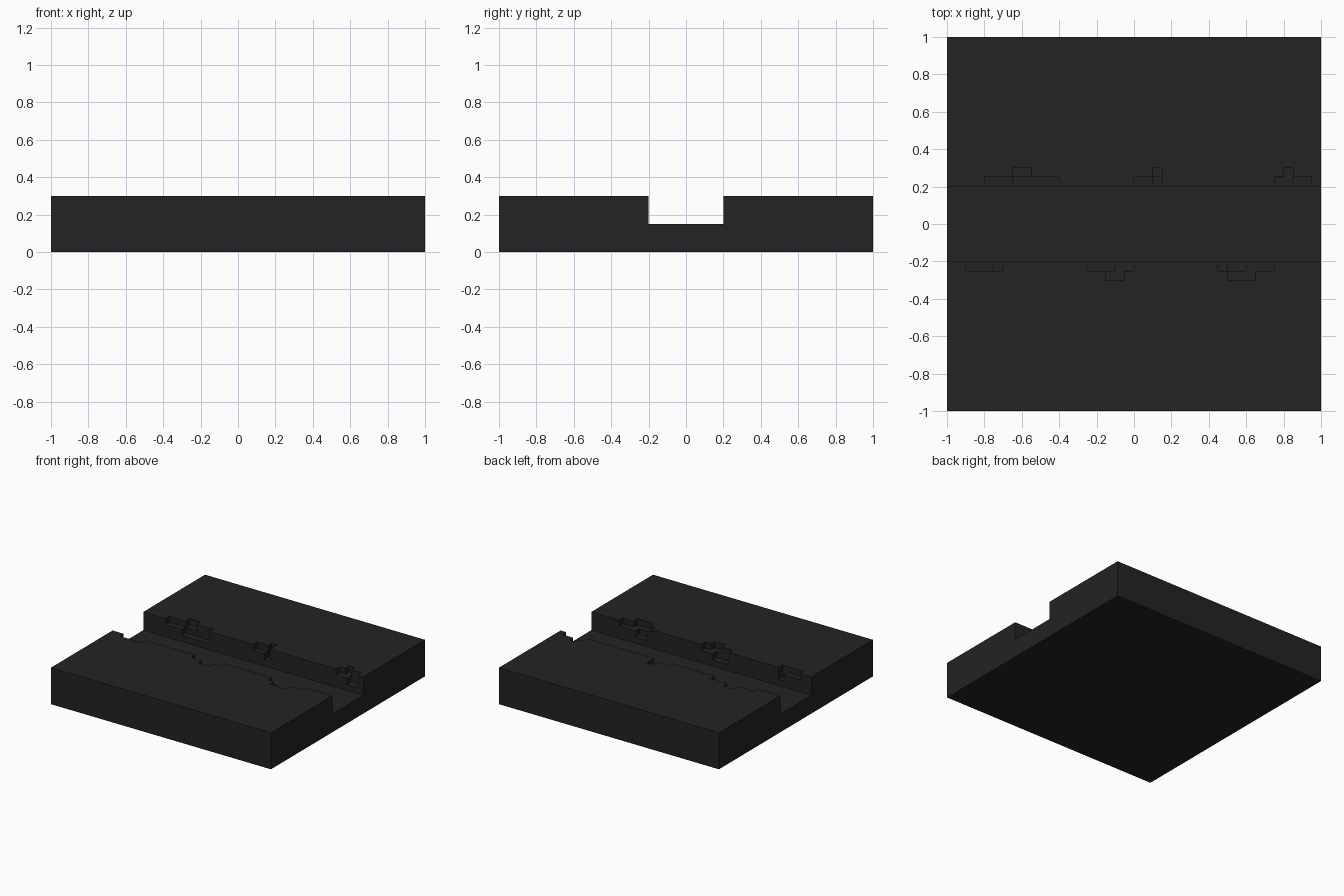
import bpy, bmesh

if "Cube" in bpy.data.objects:
    bpy.data.objects.remove(bpy.data.objects["Cube"])

mat = bpy.data.materials.new("charcoal")
mat.diffuse_color = (0.0168, 0.0168, 0.0168, 1)
mat.use_nodes = True
mat.node_tree.nodes["Principled BSDF"].inputs["Base Color"].default_value = mat.diffuse_color


def add_box(bm, x0, x1, y0, y1, z0, z1):
    geo = bmesh.ops.create_cube(bm, size=1)
    for v in geo["verts"]:
        v.co = ((x0 + x1) / 2 + v.co.x * (x1 - x0),
                (y0 + y1) / 2 + v.co.y * (y1 - y0),
                (z0 + z1) / 2 + v.co.z * (z1 - z0))


def make_object(name, boxes):
    bm = bmesh.new()
    for b in boxes:
        add_box(bm, *b)
    me = bpy.data.meshes.new(name)
    bm.to_mesh(me)
    bm.free()
    ob = bpy.data.objects.new(name, me)
    bpy.context.collection.objects.link(ob)
    me.materials.append(mat)
    return ob


def cut(target, cutter):
    m = target.modifiers.new(cutter.name, "BOOLEAN")
    m.operation, m.solver, m.object = "DIFFERENCE", "EXACT", cutter
    cutter.hide_render = True
    bpy.context.view_layer.objects.active = target
    bpy.ops.object.modifier_apply(modifier=m.name)
    bpy.data.objects.remove(cutter)


# Ground slab with a straight trench along x
slab = make_object("trench_slab", [(-1, 1, -1, 1, 0, 0.3)])
cut(slab, make_object("trench_cutter", [(-1.1, 1.1, -0.2, 0.2, 0.15, 0.4)]))

# Chipped notches in the rims: side, x range, reach in y, floor height
notches = [
    (1, -0.80, -0.65, 0.25, 0.25), (1, -0.65, -0.40, 0.25, 0.20),
    (1, -0.65, -0.55, 0.30, 0.25),
    (1, 0.00, 0.10, 0.25, 0.25), (1, 0.10, 0.15, 0.25, 0.20),
    (1, 0.10, 0.15, 0.30, 0.25),
    (1, 0.75, 0.85, 0.25, 0.25), (1, 0.85, 0.95, 0.25, 0.20),
    (1, 0.80, 0.85, 0.30, 0.25),
    (-1, -0.90, -0.75, 0.25, 0.25), (-1, -0.75, -0.70, 0.25, 0.20),
    (-1, -0.25, -0.10, 0.25, 0.20), (-1, -0.10, 0.00, 0.25, 0.25),
    (-1, -0.15, -0.05, 0.30, 0.25),
    (-1, 0.45, 0.50, 0.25, 0.25), (-1, 0.50, 0.60, 0.25, 0.20),
    (-1, 0.60, 0.75, 0.25, 0.25), (-1, 0.50, 0.65, 0.30, 0.25),
]
for side, x0, x1, y, z in notches:
    ys = sorted((side * 0.1, side * y))
    cut(slab, make_object("notch_cutter", [(x0, x1, *ys, z, 0.4)]))
